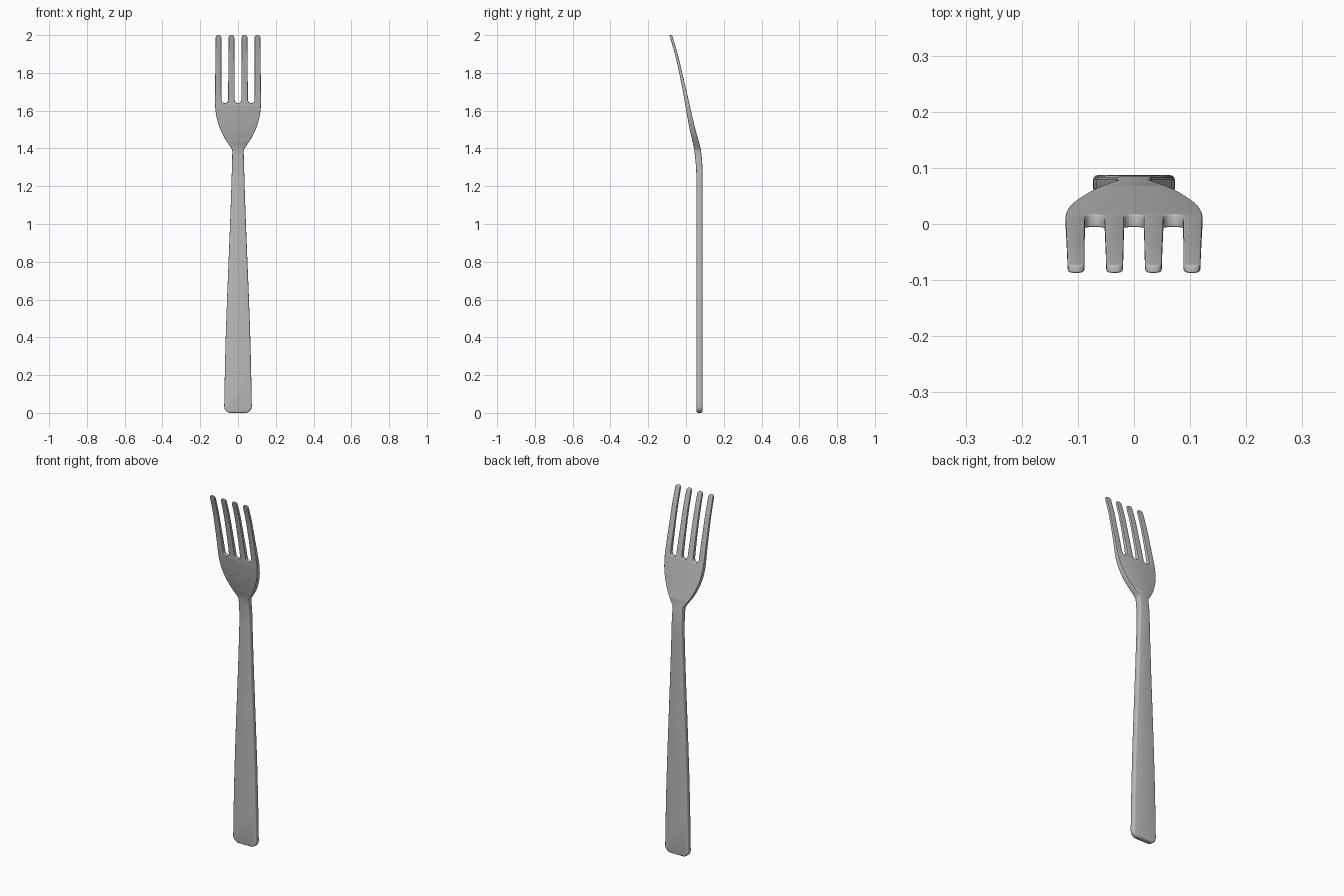
import bpy, bmesh, math
from mathutils import Vector

if "Cube" in bpy.data.objects:
    bpy.data.objects.remove(bpy.data.objects["Cube"])


def curve(keys, z):
    """Smooth (Hermite) interpolation through (z, value) keys."""
    if z <= keys[0][0]:
        return keys[0][1]
    if z >= keys[-1][0]:
        return keys[-1][1]

    def slope(i):
        a, b = keys[max(i - 1, 0)], keys[min(i + 1, len(keys) - 1)]
        return (b[1] - a[1]) / (b[0] - a[0])
    for i in range(len(keys) - 1):
        (z0, v0), (z1, v1) = keys[i], keys[i + 1]
        if z <= z1:
            h = z1 - z0
            t = (z - z0) / h
            return ((2*t**3 - 3*t*t + 1) * v0 + (t**3 - 2*t*t + t) * h * slope(i)
                    + (3*t*t - 2*t**3) * v1 + (t**3 - t*t) * h * slope(i + 1))


def arc(cx, cz, rx, rz, a0, a1, n, p=1.0):
    """Arc of points; p below 1 makes it squarer."""
    pts = []
    for i in range(n + 1):
        a = math.radians(a0 + (a1 - a0) * i / n)
        c, s = math.cos(a), math.sin(a)
        c = math.copysign(abs(c) ** p, c) if abs(c) > 1e-6 else 0.0
        s = math.copysign(abs(s) ** p, s) if abs(s) > 1e-6 else 0.0
        pts.append((cx + rx * c, cz + rz * s))
    return pts


# side profile: front and back surface depth along the height
FRONT = [(0, .056), (.6, .055), (1.2, .055), (1.3, .053), (1.4, .042), (1.5, .02),
         (1.6, .001), (1.7, -.016), (1.8, -.036), (1.9, -.059), (2, -.088)]
BACK = [(0, .087), (.6, .087), (1.2, .087), (1.32, .086), (1.4, .077), (1.5, .05),
        (1.6, .026), (1.7, .004), (1.8, -.02), (1.9, -.044), (2, -.074)]
# half widths of handle and head
HANDLE = [(.035, .073), (.2, .070), (.4, .065), (.6, .058), (.8, .050),
          (1.0, .042), (1.2, .035), (1.385, .030)]
HEAD = [(1.40, .034), (1.42, .048), (1.46, .074), (1.5, .093), (1.55, .110),
        (1.6, .119), (1.65, .122), (1.8, .121), (1.985, .118)]

# right half of the outline: handle end, handle side, head side
half = [(0, 0)] + arc(.038, .035, .035, .035, -90, 0, 7)
half += [(curve(HANDLE, .1 + 1.285 * i / 12), .1 + 1.285 * i / 12) for i in range(13)]
half += [(curve(HEAD, 1.40 + .25 * i / 14), 1.40 + .25 * i / 14) for i in range(15)]
# outer tine tip, slot, inner tine tip, half of the middle slot
half += arc(.1033, 1.985, .0150, .015, 0, 180, 10, .8)
half += arc(.0700, 1.6575, .0175, .0175, 0, -180, 12)
half += arc(.0345, 1.985, .0150, .015, 0, 180, 10, .8)
half += arc(0, 1.6575, .0175, .0175, 0, -90, 6)
outline = half + [(-x, z) for x, z in reversed(half[1:-1])]

bm = bmesh.new()
weight = bm.edges.layers.float.new("bevel_weight_edge")
bm.faces.new([bm.verts.new((x, 0, z)) for x, z in outline])

# slice across so the plate can follow the curved profile
levels = [.2037 + .2 * i for i in range(5)] + [1.1537 + .0257 * i for i in range(33)]
for z in levels:
    bmesh.ops.bisect_plane(bm, geom=bm.verts[:] + bm.edges[:] + bm.faces[:], dist=1e-5,
                           plane_co=Vector((0, 0, z)), plane_no=Vector((0, 0, 1)))

# second skin and the wall between the two
front_verts = bm.verts[:]
rim = [e for e in bm.edges if len(e.link_faces) == 1]
dup = bmesh.ops.duplicate(bm, geom=bm.verts[:] + bm.edges[:] + bm.faces[:])
vmap = dup["vert_map"]
for e in rim:
    a, b = e.verts
    wall = bm.faces.new((a, b, vmap[b], vmap[a]))
    for pair in ((a, b), (vmap[a], vmap[b])):
        edge = bm.edges.get(pair)
        edge[weight] = 1.0 if max(a.co.z, b.co.z) < 1.385 else .4
for v in front_verts:
    w = vmap[v]
    z = v.co.z
    v.co.y = curve(FRONT, z)
    w.co.y = curve(BACK, z)
bmesh.ops.recalc_face_normals(bm, faces=bm.faces[:])

mesh = bpy.data.meshes.new("fork")
bm.to_mesh(mesh)
bm.free()
fork = bpy.data.objects.new("fork", mesh)
bpy.context.collection.objects.link(fork)

# softened edges
bev = fork.modifiers.new("soft_edges", "BEVEL")
bev.limit_method = 'WEIGHT'
bev.width = .008
bev.segments = 3
bev.use_clamp_overlap = False

steel = bpy.data.materials.new("steel grey")
steel.diffuse_color = (.5, .5, .5, 1)
steel.use_nodes = True
steel.node_tree.nodes["Principled BSDF"].inputs["Base Color"].default_value = steel.diffuse_color
mesh.materials.append(steel)

bpy.context.view_layer.objects.active = fork
fork.select_set(True)
bpy.ops.object.modifier_apply(modifier=bev.name)
bpy.ops.object.shade_smooth_by_angle(angle=math.radians(35))
